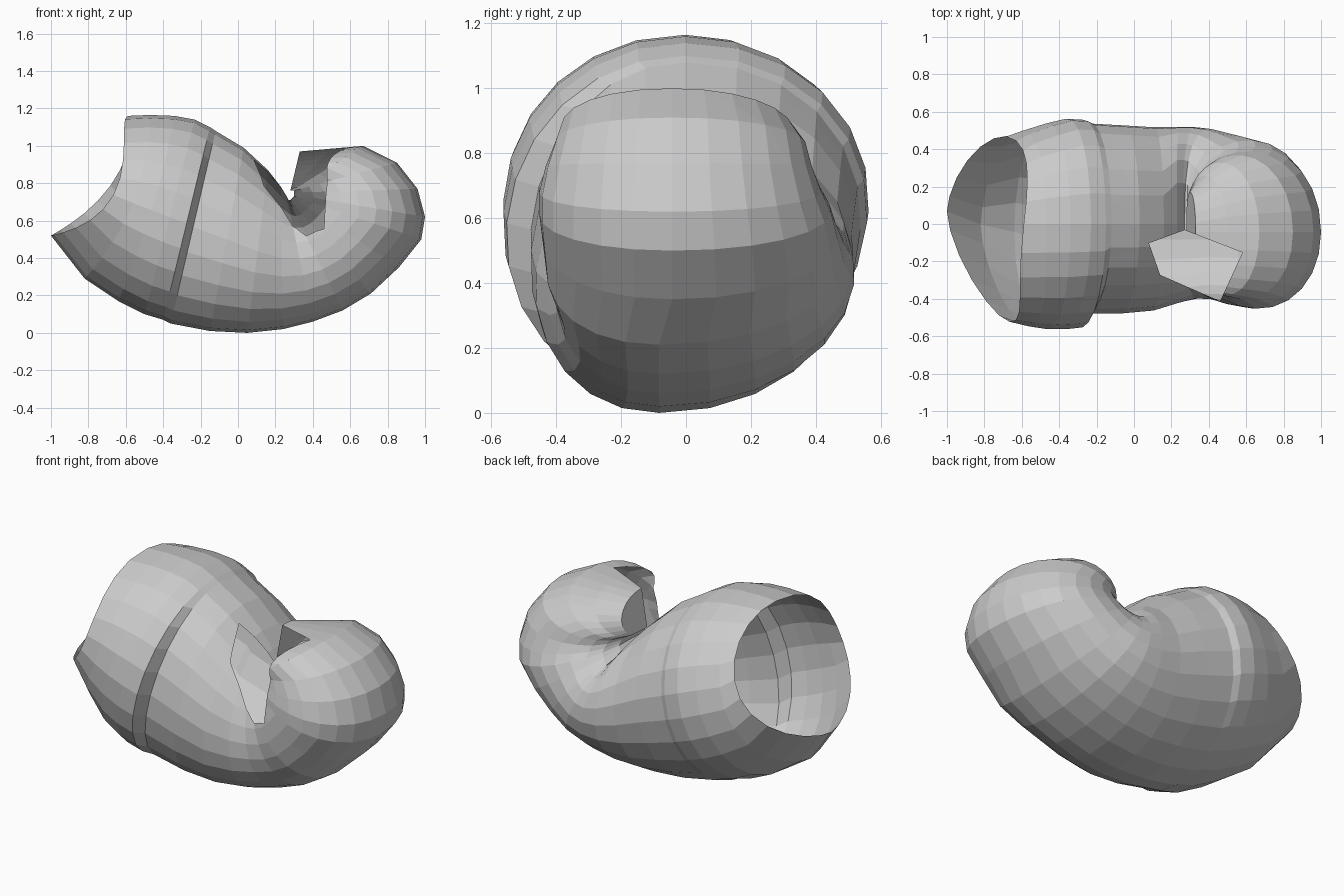
import bpy, bmesh, math
from mathutils import Vector

if "Cube" in bpy.data.objects:
    bpy.data.objects.remove(bpy.data.objects["Cube"])

N = 24
# ring stations: outer x,z, inner x,z, front half-width, back half-width
RINGS = [
    (-1.00, .52, -.59, 1.16, .52, .47),
    (-.82, .29, -.47, 1.165, .545, .50),
    (-.64, .17, -.34, 1.16, .56, .54),
    (-.50, .10, -.23, 1.14, .56, .565),
    (-.40, .07, -.15, 1.10, .55, .56),
    (-.36, .05, -.12, 1.08, .475, .54),
    (-.15, .01, .03, .99, .475, .53),
    (.05, .0, .16, .87, .46, .52),
    (.24, .02, .23, .78, .42, .52),
    (.40, .06, .26, .73, .395, .52),
    (.56, .12, .27, .71, .40, .51),
    (.71, .21, .28, .71, .425, .49),
    (.86, .35, .29, .72, .44, .47),
    (.98, .50, .30, .73, .45, .45),
    (1.00, .62, .30, .74, .45, .42),
    (.96, .77, .30, .75, .43, .39),
    (.85, .91, .30, .76, .40, .37),
    (.67, 1.0, .29, .76, .38, .33),
    (.50, .985, .28, .76, .36, .26),
    (.33, .97, .28, .76, .28, .17),
]
SAG = {0: (.19, .10), 1: (.09, .05), 2: (.03, .02)}   # front, back rim sag
# hole between the hump and the curled lobe, seen from above
HOLE = [(.08, -.10), (.14, -.27), (.46, -.41), (.58, -.15), (.27, -.03)]


def ring(bm, index, ox, oz, ix, iz, yf, yb):
    o, i = Vector((ox, 0, oz)), Vector((ix, 0, iz))
    axis = i - o
    push = Vector((axis.z, 0, -axis.x)).normalized()
    sag_f, sag_b = SAG.get(index, (0, 0))
    # sideways lean of the section
    lean = {0: -.035, 1: .0, 2: .02}.get(index, .04 if index < 12 else .02)
    verts = []
    for k in range(N):
        a = 2 * math.pi * k / N
        c, s = math.cos(a), math.sin(a)
        p = o + axis * (0.5 + 0.5 * c) + push * (sag_b if s > 0 else sag_f) * s * s
        power = .95
        if ix > .22 and c > 0:          # fuller beside the fold
            power = .68
        elif index < 2 and c < 0:       # pointed lower lip
            power = 1.25
        w = abs(s) ** power
        p.y = w * (yb + lean) if s > 0 else -w * (yf - lean)
        p.y += lean * (c - 1)
        if index == 0:                  # rim is turned slightly
            p.x += .12 * p.y * (1 + c) / 2
        verts.append(bm.verts.new(p))
    return verts


bm = bmesh.new()
# curled tube with an open left end and a closed right tip
rows = [ring(bm, j, *r) for j, r in enumerate(RINGS)]
for a, b in zip(rows, rows[1:]):
    for k in range(N):
        n = (k + 1) % N
        bm.faces.new((a[k], a[n], b[n], b[k]))
bm.faces.new(rows[-1])
bmesh.ops.recalc_face_normals(bm, faces=bm.faces)

# cut the hole outline into the upper wall and open it
planes = []
for j, p in enumerate(HOLE):
    q = HOLE[(j + 1) % len(HOLE)]
    co = Vector((p[0], p[1], 0))
    no = Vector((-(q[1] - p[1]), q[0] - p[0], 0)).normalized()
    planes.append((co, no))
    near = [f for f in bm.faces
            if f.calc_center_median().z > .45 and -.1 < f.calc_center_median().x < .8]
    geom = set(near) | {e for f in near for e in f.edges} | {v for f in near for v in f.verts}
    bmesh.ops.bisect_plane(bm, geom=list(geom), plane_co=co, plane_no=no)
gone = []
for f in bm.faces:
    c = f.calc_center_median()
    if c.z > .45 and all((c - co).dot(no) > 0 for co, no in planes):
        gone.append(f)
bmesh.ops.delete(bm, geom=gone, context='FACES')

# rest on the ground, centred
ys = [v.co.y for v in bm.verts]
dy, dz = (min(ys) + max(ys)) / 2, min(v.co.z for v in bm.verts)
for v in bm.verts:
    v.co.y -= dy
    v.co.z -= dz
mesh = bpy.data.meshes.new("curled_shell")
bm.to_mesh(mesh)
bm.free()
bpy.context.collection.objects.link(bpy.data.objects.new("curled_shell", mesh))
